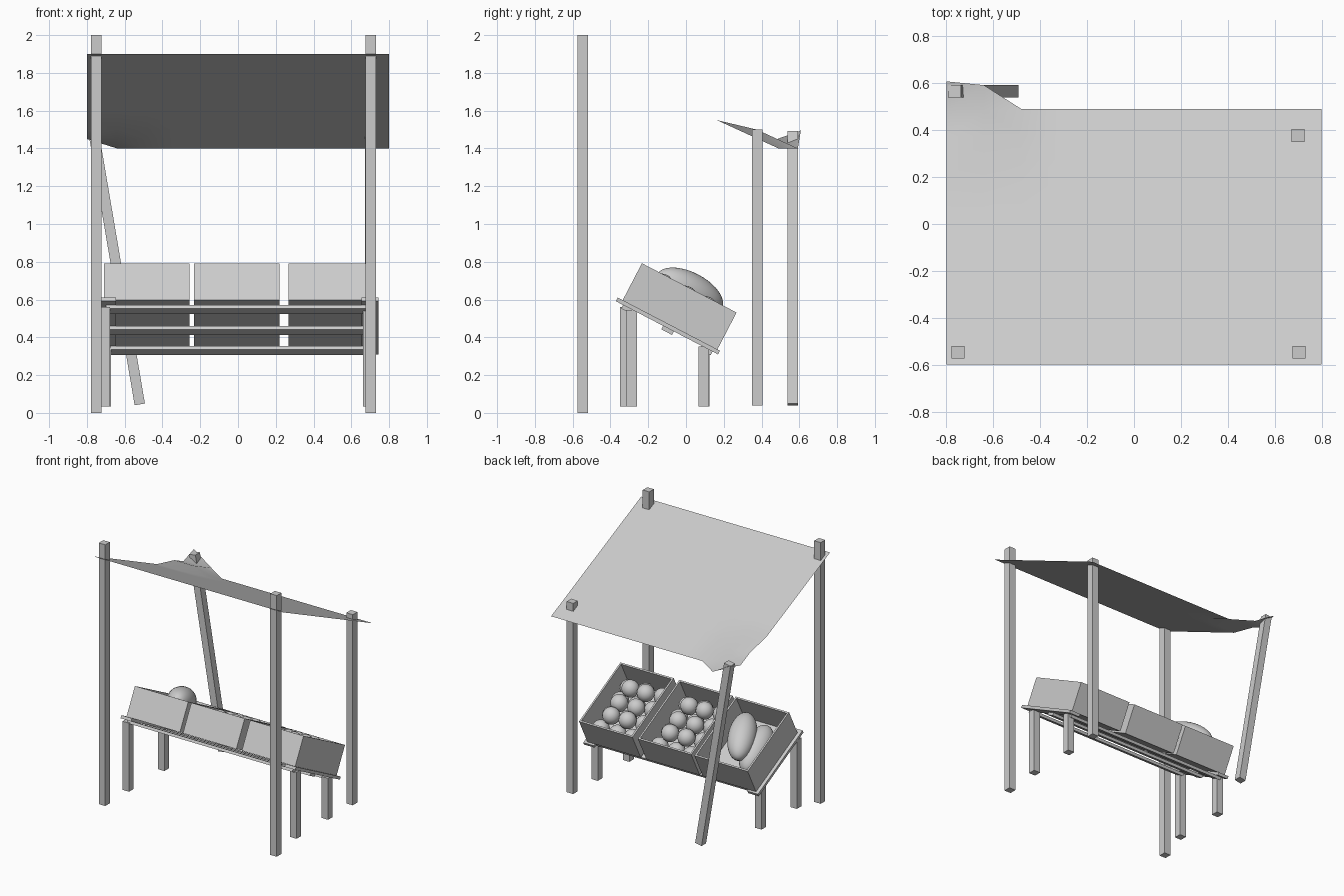
import bpy, bmesh, math, random
from mathutils import Matrix, Vector

if "Cube" in bpy.data.objects:
    bpy.data.objects.remove(bpy.data.objects["Cube"])

random.seed(4)
TILT = math.radians(27.5)
# Sloped display frame: x across, y down the slope, z away from the table
SLOPE = Matrix.Translation((0, -0.335, 0.597)) @ Matrix.Rotation(-TILT, 4, 'X')


def make(name, bm, matrix=Matrix(), smooth=False):
    bmesh.ops.recalc_face_normals(bm, faces=bm.faces)
    me = bpy.data.meshes.new(name)
    bm.to_mesh(me)
    bm.free()
    for p in me.polygons:
        p.use_smooth = smooth
    ob = bpy.data.objects.new(name, me)
    ob.matrix_world = matrix
    bpy.context.collection.objects.link(ob)
    return ob


def add_box(bm, lo, hi):
    lo, hi = Vector(lo), Vector(hi)
    m = Matrix.Translation((lo + hi) / 2) @ Matrix.Diagonal((*(hi - lo), 1))
    bmesh.ops.create_cube(bm, size=1, matrix=m)


def box(name, lo, hi, matrix=Matrix()):
    bm = bmesh.new()
    add_box(bm, lo, hi)
    return make(name, bm, matrix)


def post(name, x, y, z0, z1, w=0.055):
    return box(name, (x - w/2, y - w/2, z0), (x + w/2, y + w/2, z1))


# Canopy posts
post("front_post_left", -0.75, -0.547, 0, 2)
post("front_post_right", 0.703, -0.547, 0, 2)
post("back_post_right", 0.70, 0.377, 0.04, 1.5)

# Leaning back post
a, b = Vector((-0.52, 0.566, 0.045)), Vector((-0.765, 0.572, 1.488))
lean = Matrix.Translation(a) @ Matrix.Rotation(math.atan2(b.x - a.x, b.z - a.z), 4, 'Y')
box("leaning_post", (-0.0275, -0.0275, 0), (0.0275, 0.0275, (b - a).length), lean)

# Cloth canopy: sloped sheet with one corner pulled onto the leaning post
N = 10
bm = bmesh.new()
bmesh.ops.create_grid(bm, x_segments=N, y_segments=N, size=1)
for v in bm.verts:
    i, j = round((v.co.x + 1) * N / 2), round((v.co.y + 1) * N / 2)
    t = j / N
    v.co = (-0.8 + 1.6 * i / N, -0.6 + 1.09 * t, 1.9 - 0.5 * t)
    if i <= 1 and j >= N - 2:
        v.co.y += 0.102
    if i == 0 and j == N:
        v.co.y += 0.016
        v.co.z += 0.095
canopy = make("canopy", bm, smooth=True)

# Table legs
post("front_leg_left", -0.706, -0.322, 0.035, 0.56)
post("front_leg_right", 0.69, -0.288, 0.035, 0.545)
post("back_leg_left", -0.70, 0.097, 0.035, 0.352)
post("back_leg_right", 0.69, 0.093, 0.035, 0.352)

# Sloped end rails and the lengthwise slats below them
for side, x in (("left", -0.69), ("right", 0.70)):
    box("end_rail_" + side, (x - 0.045, -0.03, -0.022), (x + 0.045, 0.58, 0), SLOPE)
for k, s in enumerate((0.045, 0.285, 0.515)):
    box(f"table_slat_{k + 1}", (-0.70, s - 0.032, -0.043), (0.70, s + 0.032, -0.022), SLOPE)

# Open crates
CW, CL, CH, T = 0.452, 0.565, 0.22, 0.018
crate_x = (-0.71, -0.232, 0.267)
for k, x in enumerate(crate_x):
    bm = bmesh.new()
    add_box(bm, (0, 0, 0), (CW, CL, CH))
    bm.faces.ensure_lookup_table()
    top = max(bm.faces, key=lambda f: f.calc_center_median().z)
    bmesh.ops.inset_region(bm, faces=[top], thickness=T)
    ret = bmesh.ops.extrude_discrete_faces(bm, faces=[top])
    for v in ret["faces"][0].verts:
        v.co.z = T
    make(f"crate_{k + 1}", bm, SLOPE @ Matrix.Translation((x, 0, 0)))

# Round fruit heaped in the middle and right crates
R = 0.063
spots = [(0.09 + 0.136 * i, 0.09 + 0.128 * j, T + R) for i in range(3) for j in range(4)]
spots += [(0.158 + 0.136 * i, 0.154 + 0.128 * j, T + R + 0.083) for i in range(2) for j in range(3)]
spots = [Vector(p) + Vector((random.uniform(-.008, .008), random.uniform(-.008, .008), 0)) for p in spots]
for k in (1, 2):
    bm = bmesh.new()
    for p in spots:
        bmesh.ops.create_uvsphere(bm, u_segments=20, v_segments=12, radius=R,
                                  matrix=Matrix.Translation(p))
    make(f"round_fruit_{k}", bm, SLOPE @ Matrix.Translation((crate_x[k], 0, 0)), True)

# Long melons in the left crate
for k, (x, s, n, turn) in enumerate(((-0.49, 0.292, 0.205, 22), (-0.585, 0.30, 0.115, 8))):
    bm = bmesh.new()
    bmesh.ops.create_uvsphere(bm, u_segments=32, v_segments=16, radius=1,
                              matrix=Matrix.Diagonal((0.1, 0.1, 0.205, 1)))
    m = (SLOPE @ Matrix.Translation((x, s, n)) @ Matrix.Rotation(math.radians(turn), 4, 'Z')
         @ Matrix.Rotation(math.radians(90), 4, 'X'))
    make(f"melon_{k + 1}", bm, m, True)
